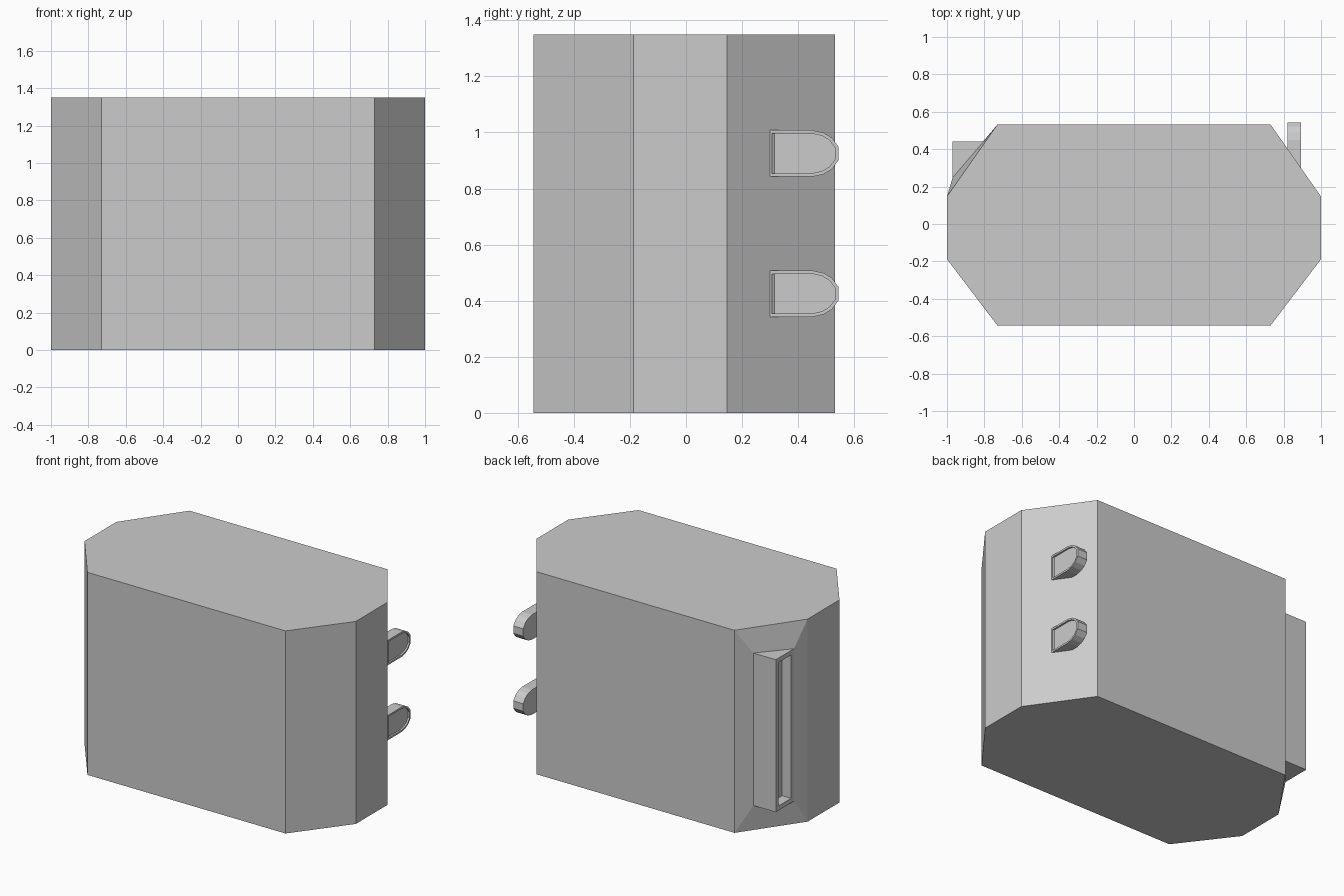
import bpy, bmesh
from mathutils import Vector

if "Cube" in bpy.data.objects:
    bpy.data.objects.remove(bpy.data.objects["Cube"])

H = 1.35


def recess(bm, face, rim, depth):
    """Leave a flat rim round a face and sink its middle."""
    n = face.normal.copy()
    bmesh.ops.inset_individual(bm, faces=[face], thickness=rim, use_even_offset=True)
    inner = bmesh.ops.extrude_discrete_faces(bm, faces=[face])["faces"][0]
    bmesh.ops.translate(bm, verts=inner.verts, vec=-n * depth)


def finish(bm, name):
    mesh = bpy.data.meshes.new(name)
    bm.to_mesh(mesh)
    bm.free()
    ob = bpy.data.objects.new(name, mesh)
    bpy.context.collection.objects.link(ob)
    return ob


# Octagonal body
profile = [(-0.73, -0.543), (0.73, -0.543), (1, -0.188), (1, 0.147),
           (0.73, 0.532), (-0.73, 0.532), (-1, 0.147), (-1, -0.188)]
bm = bmesh.new()
low = [bm.verts.new((x, y, 0)) for x, y in profile]
high = [bm.verts.new((x, y, H)) for x, y in profile]
bm.faces.new(low[::-1])
bm.faces.new(high)
for i in range(8):
    if i != 5:
        j = (i + 1) % 8
        bm.faces.new((low[i], low[j], high[j], high[i]))

# Back left corner: sloped frame leading to a wedge-shaped socket housing
wedge = [(-0.805, 0.44), (-0.97, 0.44), (-0.97, 0.248)]
wl = [bm.verts.new((x, y, 0.167)) for x, y in wedge]
wh = [bm.verts.new((x, y, 1.183)) for x, y in wedge]
outer = [low[5], low[6], high[6], high[5]]
inner = [wl[0], wl[2], wh[2], wh[0]]
for i in range(4):
    j = (i + 1) % 4
    bm.faces.new((outer[i], outer[j], inner[j], inner[i]))
bm.faces.new(wl[::-1])
bm.faces.new(wh)
bm.faces.new((wl[0], wl[1], wh[1], wh[0]))
socket = bm.faces.new((wl[1], wl[2], wh[2], wh[1]))
bmesh.ops.recalc_face_normals(bm, faces=bm.faces)
bm.normal_update()

# Socket slot
recess(bm, socket, 0.03, 0.067)
finish(bm, "charger_body")

# Two round-ended prongs with a shallow panel on the outer side
half = [(0.295, 0.083), (0.45, 0.083), (0.49, 0.074), (0.52, 0.056), (0.543, 0.025)]
outline = half + [(y, -z) for y, z in reversed(half)]
for name, zc in (("lower_prong", 0.425), ("upper_prong", 0.925)):
    bm = bmesh.new()
    base = bm.faces.new([bm.verts.new((0.82, y, zc + z)) for y, z in outline])
    ext = bmesh.ops.extrude_face_region(bm, geom=[base], use_keep_orig=True)["geom"]
    moved = [g for g in ext if isinstance(g, bmesh.types.BMVert)]
    bmesh.ops.translate(bm, verts=moved, vec=Vector((0.073, 0, 0)))
    bmesh.ops.recalc_face_normals(bm, faces=bm.faces)
    bm.normal_update()
    side = max(bm.faces, key=lambda f: f.calc_center_median().x)
    recess(bm, side, 0.012, 0.011)
    finish(bm, name)
